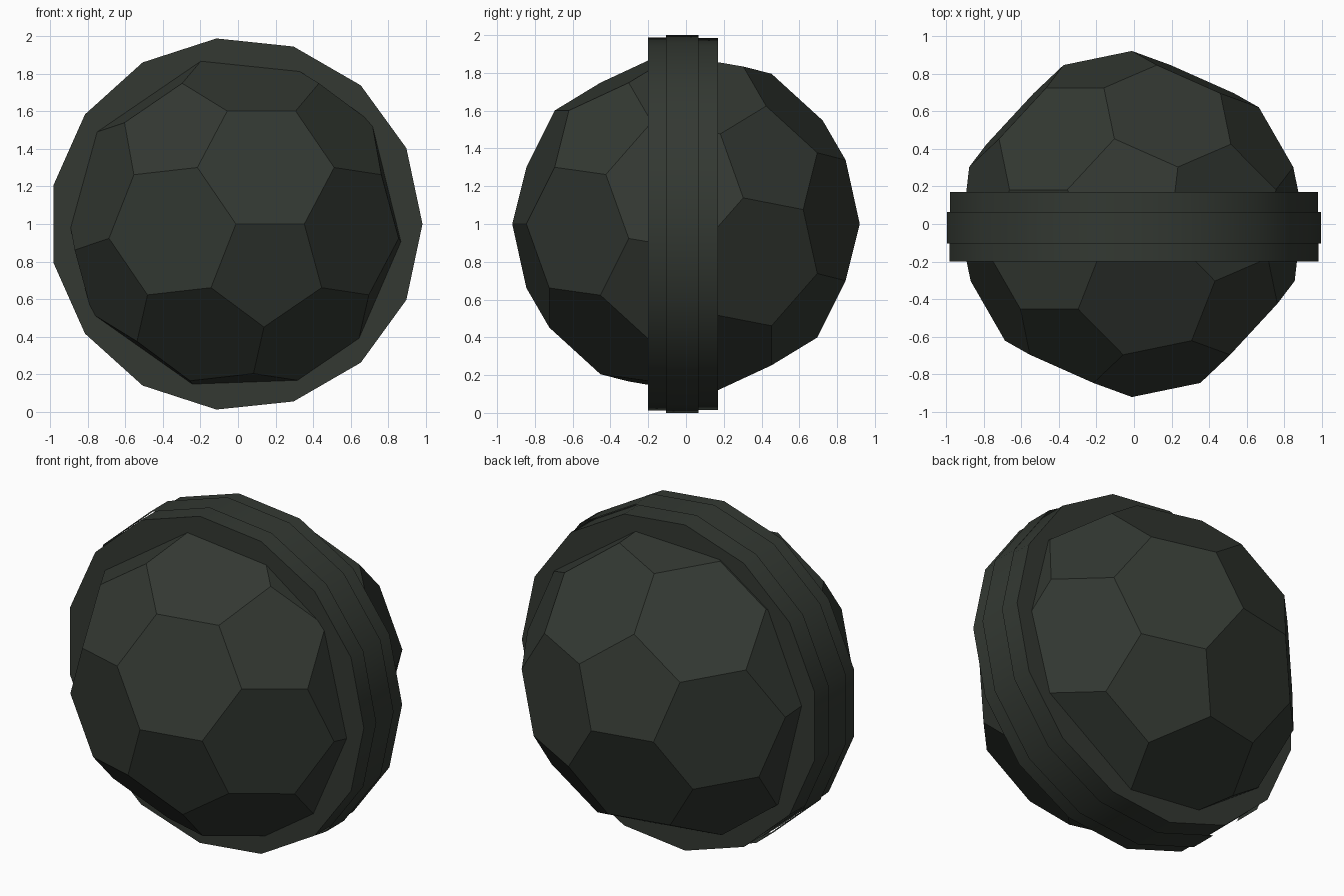
import bpy, bmesh, math
from mathutils import Vector, Matrix

if "Cube" in bpy.data.objects:
    bpy.data.objects.remove(bpy.data.objects["Cube"])

CENTRE = Vector((-0.011, 0, 1.0))   # 15-sided band is centred by its bounds
mat = bpy.data.materials.new("dark green grey")
mat.diffuse_color = (0.033, 0.040, 0.032, 1)
mat.use_nodes = True
mat.node_tree.nodes["Principled BSDF"].inputs["Base Color"].default_value = mat.diffuse_color


def finish(name, bm):
    me = bpy.data.meshes.new(name)
    bm.to_mesh(me)
    bm.free()
    me.materials.append(mat)
    ob = bpy.data.objects.new(name, me)
    ob.location = CENTRE
    bpy.context.collection.objects.link(ob)
    return ob


# Ball: icosahedron with its corners cut off at a third of each edge
def ball(radius):
    src = bmesh.new()
    bmesh.ops.create_icosphere(src, subdivisions=1, radius=1)
    src.verts.ensure_lookup_table()
    u = src.verts[0]
    e = u.link_edges[0]
    v = e.other_vert(u)
    third = lambda p, q: (2 * p.co + q.co) / 3
    a, b = third(u, v), third(v, u)
    for f in e.link_faces:
        w = next(x for x in f.verts if x not in (u, v))
        g = third(u, w)
        if (g - a).cross(b - a).dot(a) > 0:
            break
    # orient: one corner points to the front, one of its edges runs to +x
    out = a.normalized()
    ex = (g - a) - (g - a).dot(out) * out
    ex.normalize()
    rot = Matrix((ex, -out, out.cross(ex)))
    s = radius / a.length
    bm = bmesh.new()
    for ed in src.edges:
        p, q = ed.verts
        for c in (third(p, q), third(q, p)):
            bm.verts.new(rot @ c * s)
    src.free()
    bmesh.ops.convex_hull(bm, input=bm.verts[:])
    bmesh.ops.dissolve_limit(bm, angle_limit=math.radians(2),
                             verts=bm.verts[:], edges=bm.edges[:])
    bmesh.ops.recalc_face_normals(bm, faces=bm.faces[:])
    return finish("faceted_ball", bm)


# Band pieces: 15-sided drums around the y axis, capped or open
def drum(name, radius, y0, y1, caps):
    n = 15
    bm = bmesh.new()
    rings = [[bm.verts.new((radius * math.cos(math.tau * k / n), y,
                            radius * math.sin(math.tau * k / n)))
              for k in range(n)] for y in (y0, y1)]
    lo, hi = rings
    for k in range(n):
        j = (k + 1) % n
        bm.faces.new((lo[k], hi[k], hi[j], lo[j]))
    if caps:
        bm.faces.new(lo)
        bm.faces.new(hi[::-1])
    ob = finish(name, bm)
    bpy.ops.object.select_all(action='DESELECT')
    ob.select_set(True)
    bpy.context.view_layer.objects.active = ob
    bpy.ops.object.shade_smooth_by_angle(angle=math.radians(30))
    return ob


ball(0.92)
drum("front_band", 0.992, -0.20, 0.0, True)
drum("back_band", 0.989, 0.0, 0.17, True)
drum("outer_strap", 1.0055, -0.105, 0.065, False)
